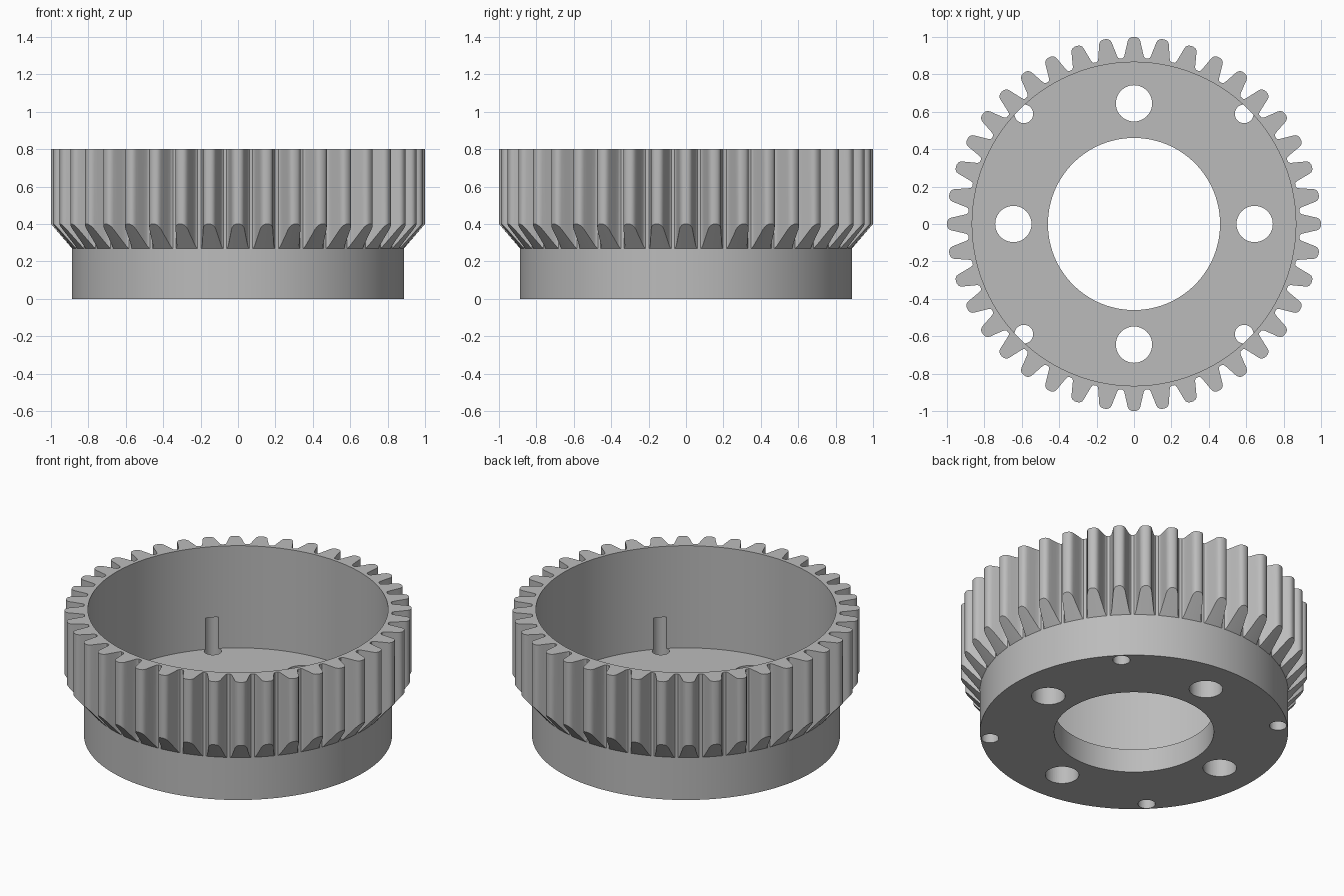
import bpy
import bmesh
from math import cos, sin, pi, atan2, radians

cube = bpy.data.objects.get("Cube")
if cube:
    bpy.data.objects.remove(cube, do_unlink=True)

TEETH = 40
ROOT, BORE, CAVITY = 0.888, 0.46, 0.865
HEIGHT, FLOOR, COLLAR, CHAMFER_TOP = 0.8, 0.15, 0.27, 0.4

# Half of one tooth: (half width, radius) from valley to tip
half_tooth = [(0.061, ROOT), (0.055, 0.893), (0.051, 0.903), (0.046, 0.925),
              (0.039, 0.955), (0.035, 0.975), (0.030, 0.987),
              (0.022, 0.995), (0.012, 0.999)]
tooth = ([(-w, r) for w, r in half_tooth] + [(0, 1.0)]
         + [(w, r) for w, r in reversed(half_tooth)])


def chamfer_z(r):
    """Height of the conical tooth underside at a radius."""
    return COLLAR + (r - ROOT) / (1 - ROOT) * (CHAMFER_TOP - COLLAR)


def new_object(name, bm):
    mesh = bpy.data.meshes.new(name)
    bm.to_mesh(mesh)
    bm.free()
    obj = bpy.data.objects.new(name, mesh)
    bpy.context.collection.objects.link(obj)
    return obj


# Gear body: a cup section swept around z, its rim radius following the teeth
bm = bmesh.new()
columns = []
for i in range(TEETH):
    for w, r in tooth:
        a = 2 * pi * i / TEETH + atan2(w, r)
        section = [(r, HEIGHT), (r, chamfer_z(r)), (ROOT, COLLAR), (ROOT, 0),
                   (BORE, 0), (BORE, FLOOR), (CAVITY, FLOOR), (CAVITY, HEIGHT)]
        columns.append([bm.verts.new((q * cos(a), q * sin(a), z))
                        for q, z in section])
for i, col in enumerate(columns):
    nxt = columns[(i + 1) % len(columns)]
    for k in range(len(col)):
        j = (k + 1) % len(col)
        bm.faces.new((col[k], col[j], nxt[j], nxt[k]))
bmesh.ops.remove_doubles(bm, verts=bm.verts, dist=1e-5)
bmesh.ops.recalc_face_normals(bm, faces=bm.faces)
gear = new_object("toothed_cup", bm)

# Bolt holes in the floor, and pin holes that groove the cavity wall
bm = bmesh.new()
top, bottom = 0.35, -0.1
for i in range(8):
    a = i * pi / 4
    dist, radius = ((0.645, 0.097), (0.833, 0.05))[i % 2]
    made = bmesh.ops.create_cone(bm, cap_ends=True, segments=48, radius1=radius,
                                 radius2=radius, depth=top - bottom)
    bmesh.ops.translate(bm, verts=made["verts"],
                        vec=(dist * cos(a), dist * sin(a), (top + bottom) / 2))
cutter = new_object("hole_cutter", bm)
cutter.hide_render = True

cut = gear.modifiers.new("holes", "BOOLEAN")
cut.operation = "DIFFERENCE"
cut.solver = "EXACT"
cut.object = cutter
bpy.ops.object.select_all(action="DESELECT")
bpy.context.view_layer.objects.active = gear
gear.select_set(True)
bpy.ops.object.modifier_apply(modifier=cut.name)
bpy.data.objects.remove(cutter, do_unlink=True)

# Plain grey metal
grey = bpy.data.materials.new("grey_metal")
grey.use_nodes = True
colour = (0.5, 0.5, 0.5, 1)
grey.diffuse_color = colour
grey.node_tree.nodes["Principled BSDF"].inputs["Base Color"].default_value = colour
gear.data.materials.clear()
gear.data.materials.append(grey)
bpy.ops.object.shade_smooth_by_angle(angle=radians(30))
